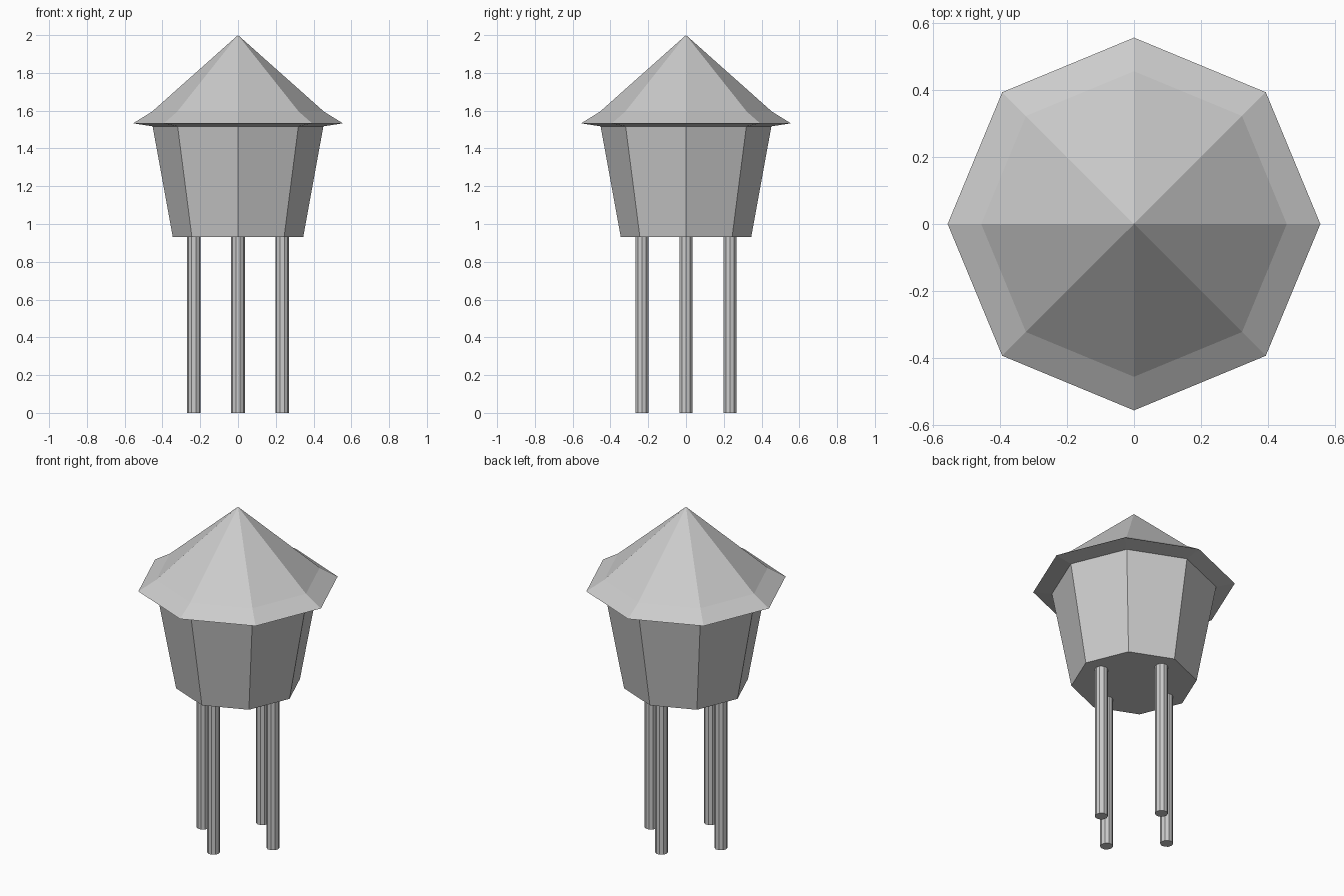
import bpy, bmesh, math

if "Cube" in bpy.data.objects:
    bpy.data.objects.remove(bpy.data.objects["Cube"])


def lathe(name, profile, sides, loc=(0, 0, 0), turn=0.0):
    """Revolve an (r, z) profile into a flat-sided solid; r = 0 becomes a pole."""
    bm = bmesh.new()
    rings = []
    for r, z in profile:
        if r == 0:
            rings.append([bm.verts.new((0, 0, z))] * sides)
        else:
            rings.append([bm.verts.new((r * math.cos(turn + i * math.tau / sides),
                                        r * math.sin(turn + i * math.tau / sides), z))
                          for i in range(sides)])
    for a, b in zip(rings, rings[1:]):
        for i in range(sides):
            j = (i + 1) % sides
            bm.faces.new(list(dict.fromkeys((a[i], a[j], b[j], b[i]))))
    bmesh.ops.recalc_face_normals(bm, faces=bm.faces)
    mesh = bpy.data.meshes.new(name)
    bm.to_mesh(mesh)
    bm.free()
    obj = bpy.data.objects.new(name, mesh)
    obj.location = loc
    bpy.context.collection.objects.link(obj)
    return obj


# Tapered tank and pointed roof with flared eaves, one closed shell
lathe("tank_and_roof", [(0, 0.93), (0.345, 0.93), (0.452, 1.517), (0.555, 1.533),
                        (0.455, 1.595), (0, 2.0)], 8)

# Four posts, one on each axis
for i, name in enumerate(("right_leg", "back_leg", "left_leg", "front_leg")):
    a = i * math.pi / 2
    lathe(name, [(0, 0), (0.036, 0), (0.036, 0.93), (0, 0.93)], 10,
          (0.234 * math.cos(a), 0.234 * math.sin(a), 0))
